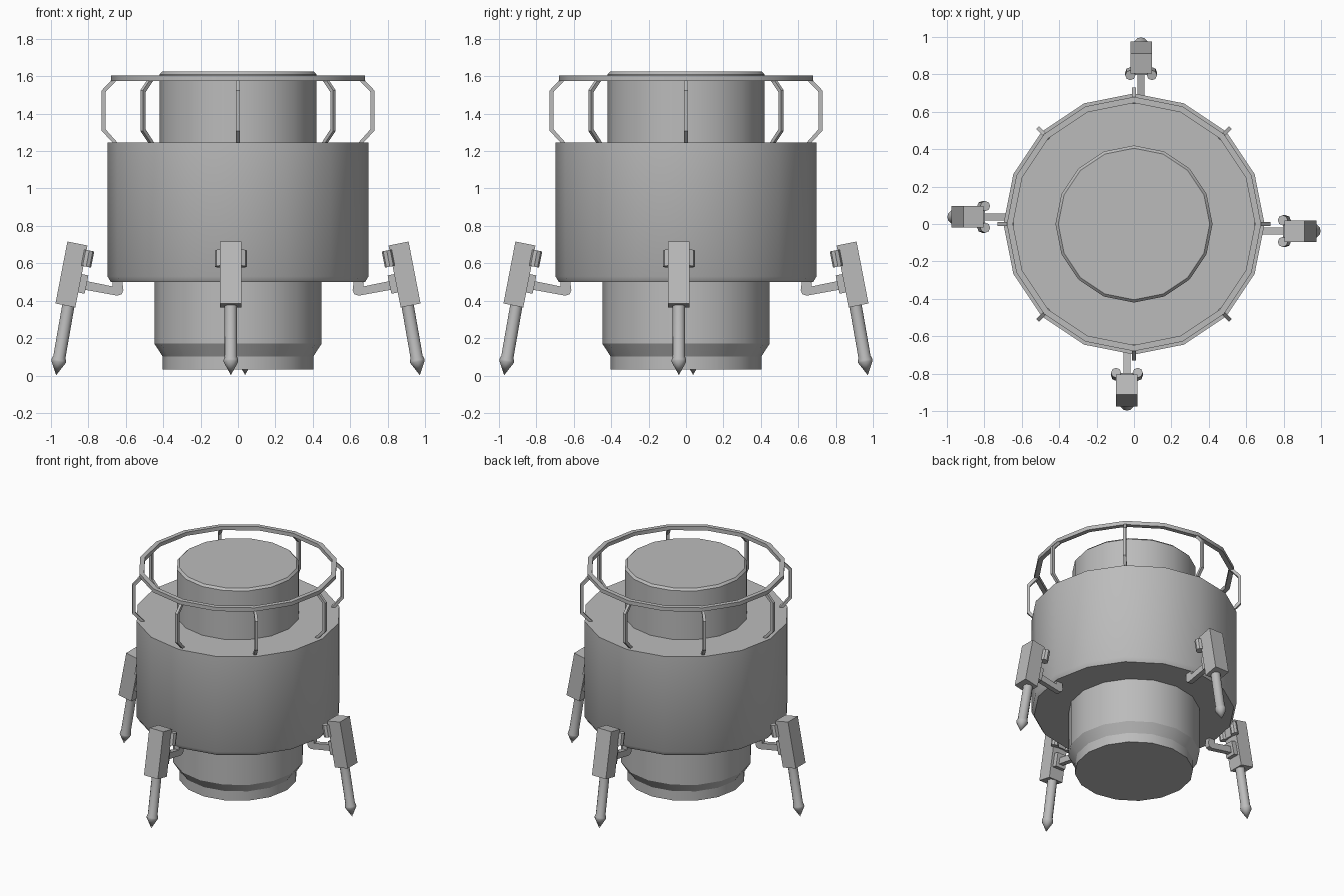
import bpy, bmesh, math
from mathutils import Matrix, Vector

if "Cube" in bpy.data.objects:
    bpy.data.objects.remove(bpy.data.objects["Cube"])

grey = bpy.data.materials.new("matte grey")
grey.diffuse_color = (0.5, 0.5, 0.5, 1)
grey.use_nodes = True
grey.node_tree.nodes["Principled BSDF"].inputs["Base Color"].default_value = grey.diffuse_color
SMOOTH = math.radians(32)


def finish(name, bm, mat=None):
    if mat:
        bm.transform(mat)
    bmesh.ops.remove_doubles(bm, verts=bm.verts, dist=1e-5)
    bmesh.ops.recalc_face_normals(bm, faces=bm.faces)
    me = bpy.data.meshes.new(name)
    bm.to_mesh(me)
    bm.free()
    me.materials.append(grey)
    ob = bpy.data.objects.new(name, me)
    bpy.context.collection.objects.link(ob)
    bpy.ops.object.select_all(action='DESELECT')
    ob.select_set(True)
    bpy.context.view_layer.objects.active = ob
    bpy.ops.object.shade_smooth_by_angle(angle=SMOOTH)
    return ob


def lathe(name, profile, sides=16, closed=False, mat=None):
    """Turn a (radius, z) profile; open profiles get flat end caps."""
    bm = bmesh.new()
    rings = [[bm.verts.new((r * math.cos(math.tau * i / sides),
                            r * math.sin(math.tau * i / sides), z))
              for i in range(sides)] for r, z in profile]
    n = len(rings)
    for k in range(n if closed else n - 1):
        a, b = rings[k], rings[(k + 1) % n]
        for i in range(sides):
            j = (i + 1) % sides
            bm.faces.new((a[i], a[j], b[j], b[i]))
    if not closed:
        for k in (0, -1):
            bm.faces.new(rings[k])
    return finish(name, bm, mat)


def prism(name, outline, y, width):
    """Extrude an (x, z) outline along y, centred on y."""
    bm = bmesh.new()
    f = bm.faces.new([bm.verts.new((x, y - width / 2, z)) for x, z in outline])
    new = bmesh.ops.extrude_face_region(bm, geom=[f])
    bmesh.ops.translate(bm, vec=(0, width, 0),
                        verts=[v for v in new["geom"] if isinstance(v, bmesh.types.BMVert)])
    return finish(name, bm)


def around(ob, count):
    """Repeat an object around the z axis."""
    for i in range(1, count):
        c = ob.copy()
        c.name = f"{ob.name}_{i + 1}"
        c.rotation_euler.z = math.tau * i / count
        bpy.context.collection.objects.link(c)


def tilted(x, z, angle, y):
    return Matrix.Translation((x, y, z)) @ Matrix.Rotation(math.radians(-angle), 4, 'Y')


# Main body drums
lathe("main_body", [(0.68, 0.5), (0.698, 0.53), (0.698, 1.245)])
lathe("top_drum", [(0.42, 1.235), (0.42, 1.61), (0.405, 1.625)])
lathe("lower_drum", [(0.403, 0.032), (0.403, 0.102), (0.447, 0.17), (0.447, 0.51)])

# Guard rail and its bent posts
lathe("guard_rail", [(0.647, 1.575), (0.68, 1.575), (0.68, 1.603), (0.647, 1.603)], closed=True)
around(prism("rail_post",
             [(0.672, 1.585), (0.729, 1.524), (0.729, 1.308), (0.665, 1.24),
              (0.64, 1.24), (0.708, 1.316), (0.708, 1.516), (0.652, 1.575)], 0, 0.02), 8)

# Four landing legs, each set slightly off the centre line
Y = -0.038
TILT = 11
around(prism("leg_housing", [(0.805, 0.695), (0.912, 0.716), (0.976, 0.385), (0.87, 0.364)],
             Y, 0.115), 4)
around(lathe("leg_rod", [(0, 0), (0.039, 0.072), (0.039, 0.082), (0.033, 0.1), (0.033, 0.39)],
             sides=12, mat=tilted(0.972, 0.002, 9.9, Y)), 4)

# Bent arm from the body underside to the housing
around(prism("leg_arm", [(0.85, 0.513), (0.67, 0.476), (0.67, 0.51), (0.62, 0.51),
                         (0.613, 0.455), (0.622, 0.435), (0.645, 0.427), (0.85, 0.464)],
             Y, 0.036), 4)
around(prism("arm_bracket", [(0.8, 0.535), (0.84, 0.543), (0.86, 0.445), (0.82, 0.437)],
             Y, 0.08), 4)

# Pair of small cylinders and their mounting plate behind the housing
for side, s in (("left", 1), ("right", -1)):
    around(lathe("damper_" + side, [(0.027, 0), (0.027, 0.088)], sides=8,
                 mat=tilted(0.812, 0.582, TILT, Y + s * 0.058)), 4)
around(prism("damper_plate", [(0.796, 0.655), (0.82, 0.66), (0.834, 0.59), (0.81, 0.585)],
             Y, 0.11), 4)
